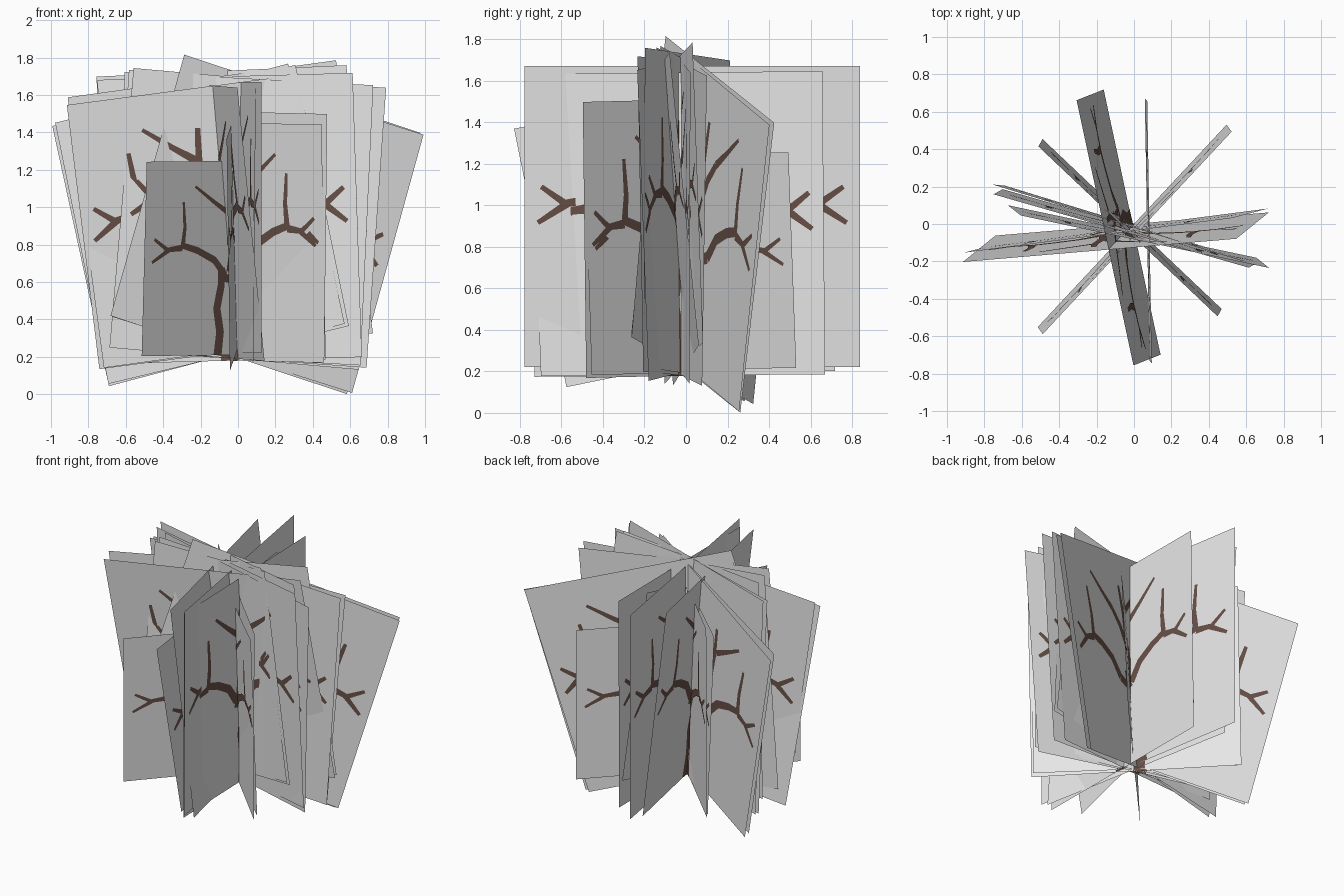
import bpy, bmesh, math
from mathutils import Matrix, Vector


def material(name, rgb):
    m = bpy.data.materials.new(name)
    m.diffuse_color = (*rgb, 1)
    return m


GREY = material("foliage grey", (0.80, 0.80, 0.80))
BROWN = material("bark brown", (0.14, 0.082, 0.064))

# Painted tree, in fractions of card width / height: (path points, start width, end width)
LIMBS = [  # drawn on the left and mirrored to the right
    ([(-0.07, 0.41), (-0.13, 0.49), (-0.22, 0.54), (-0.31, 0.57)], 0.042, 0.032),
    ([(-0.30, 0.55), (-0.29, 0.66), (-0.30, 0.79)], 0.032, 0.016),
    ([(-0.30, 0.555), (-0.38, 0.545), (-0.45, 0.60)], 0.034, 0.016),
    ([(-0.37, 0.545), (-0.46, 0.48)], 0.026, 0.016),
    ([(-0.06, 0.73), (-0.14, 0.79), (-0.24, 0.87)], 0.030, 0.014),
]
CROWN = [
    ([(-0.05, 0.43), (-0.04, 0.55), (-0.05, 0.72), (-0.04, 0.85)], 0.04, 0.02),
    ([(-0.08, 0.40), (0.0, 0.38), (0.07, 0.41)], 0.042, 0.04),
    ([(-0.05, 0.55), (0.0, 0.66), (0.06, 0.73)], 0.034, 0.028),
]
BRANCHES = CROWN + LIMBS + [([(-u, v) for u, v in p], a, b) for p, a, b in LIMBS]
TRUNK = [(-0.010, 0.0), (0.0, 0.12), (-0.02, 0.24), (0.0, 0.36), (0.0, 0.45)]

# Cards: base x, y, z, azimuth, roll to the right, pitch to the front, width, height
CARDS = [
    (-0.05, 0.00, 0.21, 22.5, 17.0, 0, 1.43, 1.46),
    (-0.03, 0.01, 0.21, 21.0, 16.5, 0, 1.43, 1.44),
    (-0.06, 0.03, 0.21, -25.0, -13.5, 0, 1.43, 1.43),
    (-0.05, 0.01, 0.21, -23.0, -12.5, 0, 1.43, 1.43),
    (-0.02, -0.01, 0.18, -16.0, -1.5, 1.5, 1.42, 1.52),
    (-0.02, 0.00, 0.19, -17.0, -2.5, 0.5, 1.40, 1.54),
    (-0.01, -0.04, 0.19, -12.0, 3.0, 1.5, 1.36, 1.50),
    (-0.01, 0.00, 0.23, 5.5, -7.5, 5, 1.48, 1.43),
    (0.00, -0.01, 0.24, 7.5, -7.8, 1, 1.46, 1.46),
    (-0.02, -0.04, 0.19, 10.0, 5.0, 0, 1.36, 1.50),
    (0.00, -0.02, 0.19, 3.0, 4.0, 0, 1.38, 1.50),
    (-0.01, -0.01, 0.21, 47.0, -0.5, 2.5, 1.48, 1.04),
    (-0.01, 0.00, 0.19, -43.5, 0.5, 2, 1.32, 1.26),
    (-0.02, 0.00, 0.18, -45.0, 1.0, 0, 1.36, 1.33),
    (-0.01, 0.01, 0.19, -78.0, 1.0, 6, 1.45, 1.47),
    (-0.01, 0.03, 0.22, -80.5, 0.0, 0, 1.64, 1.45),
    (0.00, 0.04, 0.25, 86.0, -11.5, 0, 1.26, 1.27),
    (0.07, -0.03, 0.18, 91.0, -0.5, 0.5, 1.40, 1.46),
]
FRONT_CARD = 11   # the low card whose trunk is painted off to one side


def finish(bm, name, mat):
    me = bpy.data.meshes.new(name)
    bm.to_mesh(me)
    bm.free()
    me.materials.append(mat)
    bpy.context.collection.objects.link(bpy.data.objects.new(name, me))


def ribbon(bm, path, w0, w1, size, mat, y):
    """Tapered flat strip along a path on one side of a card."""
    pts = [Vector((u * size[0], v * size[1])) for u, v in path]
    rows = []
    for i, p in enumerate(pts):
        d = (pts[min(i + 1, len(pts) - 1)] - pts[max(i - 1, 0)]).normalized()
        w = w0 + (w1 - w0) * i / (len(pts) - 1)
        n = Vector((-d.y, d.x)) * w * size[1] * 0.5
        rows.append([bm.verts.new(mat @ Vector((q.x, y, q.y))) for q in (p + n, p - n)])
    for a, b in zip(rows, rows[1:]):
        face = [a[0], a[1], b[1], b[0]]
        # strips wind so their normal points away from the card
        bm.faces.new(face if y < 0 else face[::-1])


for k, (x, y, z, az, roll, pitch, w, h) in enumerate(CARDS):
    m = (Matrix.Translation((x, y, z))
         @ Matrix.Rotation(math.radians(az), 4, 'Z')
         @ Matrix.Rotation(math.radians(pitch), 4, 'X')
         @ Matrix.Rotation(math.radians(roll), 4, 'Y'))
    # flat foliage card
    bm = bmesh.new()
    bm.faces.new([bm.verts.new(m @ Vector((a * w, 0, b * h)))
                  for a, b in ((-.5, 0), (.5, 0), (.5, 1), (-.5, 1))])
    finish(bm, f"foliage_card_{k + 1}", GREY)
    # painted trunk and branches on both sides of the card
    shift = -0.09 if k == FRONT_CARD else -0.01
    trunk = ([(u + shift, v) for u, v in TRUNK], 0.06, 0.05)
    bm = bmesh.new()
    for path, w0, w1 in [trunk] + BRANCHES:
        for side in (-0.002, 0.002):
            ribbon(bm, path, w0, w1, (w, h), m, side)
    finish(bm, f"painted_branches_{k + 1}", BROWN)
